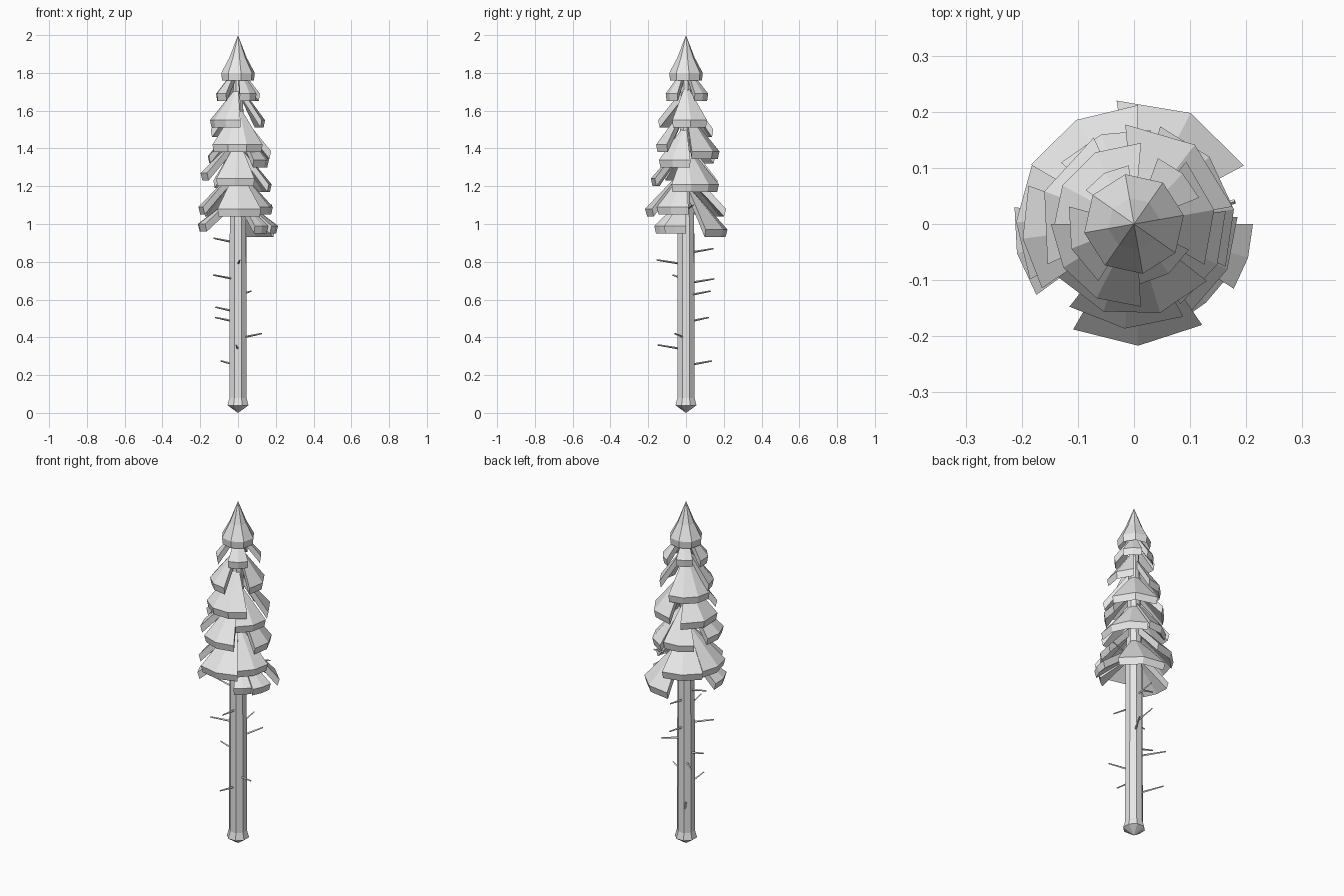
import bpy, bmesh
from math import sin, cos, radians, ceil
from mathutils import Vector

default_cube = bpy.data.objects.get("Cube")
if default_cube:
    bpy.data.objects.remove(default_cube, do_unlink=True)

# Single plain grey for the whole tree
GREY = (0.8, 0.8, 0.8, 1.0)
grey = bpy.data.materials.new("plain grey")
grey.use_nodes = True
grey.diffuse_color = GREY
grey.node_tree.nodes["Principled BSDF"].inputs["Base Color"].default_value = GREY


def finish(name, bm):
    """Turn a bmesh into a flat shaded object."""
    bmesh.ops.recalc_face_normals(bm, faces=bm.faces)
    mesh = bpy.data.meshes.new(name)
    bm.to_mesh(mesh)
    bm.free()
    mesh.materials.append(grey)
    obj = bpy.data.objects.new(name, mesh)
    bpy.context.collection.objects.link(obj)


def polar(radius, degrees, z):
    return Vector((radius * cos(radians(degrees)), radius * sin(radians(degrees)), z))


def sweep(name, profile, start, end, steps, capped=False):
    """Revolve a (radius, z) profile between two angles, optionally capping the ends."""
    bm = bmesh.new()
    columns = []
    for i in range(steps + 1):
        angle = start + (end - start) * i / steps
        columns.append([bm.verts.new(polar(r, angle, z)) for r, z in profile])
    for a, b in zip(columns, columns[1:]):
        for j in range(len(profile) - 1):
            bm.faces.new((a[j], b[j], b[j + 1], a[j + 1]))
    if capped:
        for column in (columns[0], columns[-1]):
            bm.faces.new(column[:-1])
    bmesh.ops.remove_doubles(bm, verts=bm.verts, dist=0.0005)
    finish(name, bm)


def bough(name, start, end, radius, rim, rise, bend=0.52, tip=0.012):
    """Thick sloping skirt of needles with an upright rim, a wedge or a full ring."""
    middle, top = rim + rise * bend, rim + rise
    profile = [(radius * 0.95, rim - 0.04), (radius, rim), (radius * 0.52, middle),
               (tip, top), (tip, top - 0.05), (radius * 0.5, middle - 0.045),
               (radius * 0.95, rim - 0.04)]
    sweep(name, profile, start, end, max(2, ceil((end - start) / 46)),
          capped=end - start < 360)


def twig(name, tip):
    """Thin dead twig growing slightly upward out of the trunk."""
    tip = Vector(tip)
    flat = Vector((tip.x, tip.y, 0)).normalized()
    base = flat * 0.03 + Vector((0, 0, tip.z - 0.02))
    axis = tip - base
    bm = bmesh.new()
    bmesh.ops.create_cone(bm, cap_ends=True, segments=4, radius1=0.006,
                          radius2=0.004, depth=axis.length)
    bm.transform(axis.to_track_quat("Z", "Y").to_matrix().to_4x4())
    bmesh.ops.translate(bm, verts=bm.verts, vec=(base + tip) / 2)
    finish(name, bm)


# Trunk with a flared foot and a pointed underside
sweep("trunk", [(0, 0), (0.06, 0.04), (0.056, 0.055), (0.049, 0.08),
                (0.047, 1), (0.026, 1.75), (0, 1.85)], 22, 382, 8)

# Closed cap at the top
bough("crown_tip", -80, 280, 0.09, 1.8, 0.2, 0.4, 0)

# Boughs by tier: start angle, end angle, radius, rim height, rise
tiers = {
    "lowest": [(-33, 0, 0.212, 0.99, 0.15), (-62, -33, 0.19, 0.99, 0.15),
               (28, 98, 0.222, 0.97, 0.23), (172, 216, 0.215, 1, 0.15)],
    "low": [(-120, -56, 0.217, 1.08, 0.21), (-56, 4, 0.185, 1.09, 0.19),
            (88, 150, 0.212, 1.08, 0.21), (150, 208, 0.21, 1.09, 0.2)],
    "lower_middle": [(-25, 75, 0.18, 1.21, 0.2), (-128, -62, 0.187, 1.24, 0.2),
                     (160, 215, 0.2, 1.27, 0.18), (80, 140, 0.17, 1.23, 0.2)],
    "upper_middle": [(-60, 8, 0.165, 1.34, 0.18), (10, 95, 0.178, 1.385, 0.2),
                     (-145, -38, 0.165, 1.42, 0.2), (115, 205, 0.17, 1.36, 0.18)],
    "high": [(-30, 50, 0.145, 1.55, 0.18), (-180, -85, 0.148, 1.55, 0.17),
             (85, 185, 0.145, 1.5, 0.19)],
    "highest": [(165, 238, 0.12, 1.69, 0.14), (-85, -25, 0.108, 1.69, 0.14),
                (22, 70, 0.125, 1.69, 0.14), (95, 145, 0.105, 1.7, 0.14)],
}
for tier, wedges in tiers.items():
    for number, wedge in enumerate(wedges, 1):
        bough(f"{tier}_bough_{number}", *wedge)

# Dead twigs on the bare trunk
twig_tips = [(-0.13, 0, 0.925), (0, 0.145, 0.87), (0.01, -0.155, 0.81),
             (-0.13, -0.07, 0.73), (0, 0.15, 0.71), (0.07, 0.13, 0.645),
             (-0.12, 0.01, 0.56), (-0.12, 0.12, 0.505), (0.125, -0.06, 0.42),
             (-0.01, -0.15, 0.36), (-0.09, 0.135, 0.275), (0.18, 0.04, 1.1)]
for number, tip in enumerate(twig_tips, 1):
    twig(f"twig_{number}", tip)
